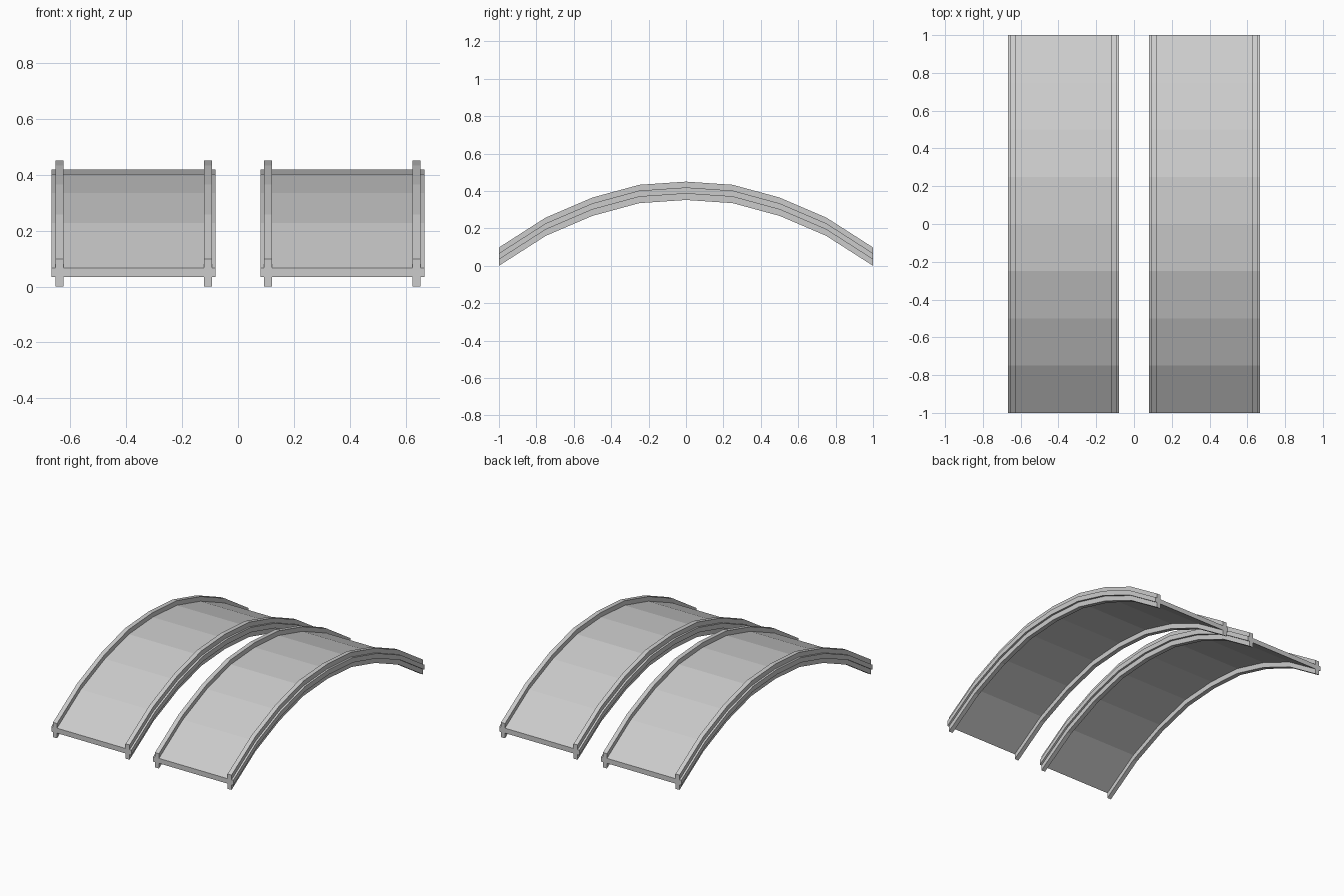
import bpy
import bmesh

cube = bpy.data.objects.get("Cube")
if cube:
    bpy.data.objects.remove(cube, do_unlink=True)

grey = bpy.data.materials.new("plain grey")
grey.use_nodes = True
colour = (0.6, 0.6, 0.6, 1)
grey.diffuse_color = colour
grey.node_tree.nodes["Principled BSDF"].inputs["Base Color"].default_value = colour

# Underside height of the arch, from the middle to one end
half_arch = [(0, 0.352), (0.25, 0.335), (0.5, 0.267), (0.75, 0.16), (1, 0)]
arch = [(-y, z) for y, z in reversed(half_arch[1:])] + half_arch

# Cross-section: a deck with a rail above and below near each edge
EDGE, RAIL_OUT, RAIL_IN = 0.293, 0.28, 0.251
DECK_LOW, DECK_HIGH, RAIL_TOP = 0.034, 0.067, 0.098
right_half = [(RAIL_IN, DECK_LOW), (RAIL_IN, 0), (RAIL_OUT, 0),
              (RAIL_OUT, DECK_LOW), (EDGE, DECK_LOW), (EDGE, DECK_HIGH),
              (RAIL_OUT, DECK_HIGH), (RAIL_OUT, RAIL_TOP),
              (RAIL_IN, RAIL_TOP), (RAIL_IN, DECK_HIGH)]
section = right_half + [(-x, z) for x, z in reversed(right_half)]


def arched_ramp(name, centre_x):
    """Sweep the cross-section along the arch, with upright end faces."""
    bm = bmesh.new()
    rings = [[bm.verts.new((x, y, base + z)) for x, z in section]
             for y, base in arch]
    for a, b in zip(rings, rings[1:]):
        for i in range(len(section)):
            j = (i + 1) % len(section)
            bm.faces.new((a[i], a[j], b[j], b[i]))
    bm.faces.new(rings[0])
    bm.faces.new(rings[-1][::-1])
    bmesh.ops.recalc_face_normals(bm, faces=bm.faces)
    mesh = bpy.data.meshes.new(name)
    bm.to_mesh(mesh)
    bm.free()
    mesh.materials.append(grey)
    ramp = bpy.data.objects.new(name, mesh)
    ramp.location.x = centre_x
    bpy.context.collection.objects.link(ramp)


# Two matching ramps side by side
arched_ramp("left_ramp", 0.373)
arched_ramp("right_ramp", -0.373)
